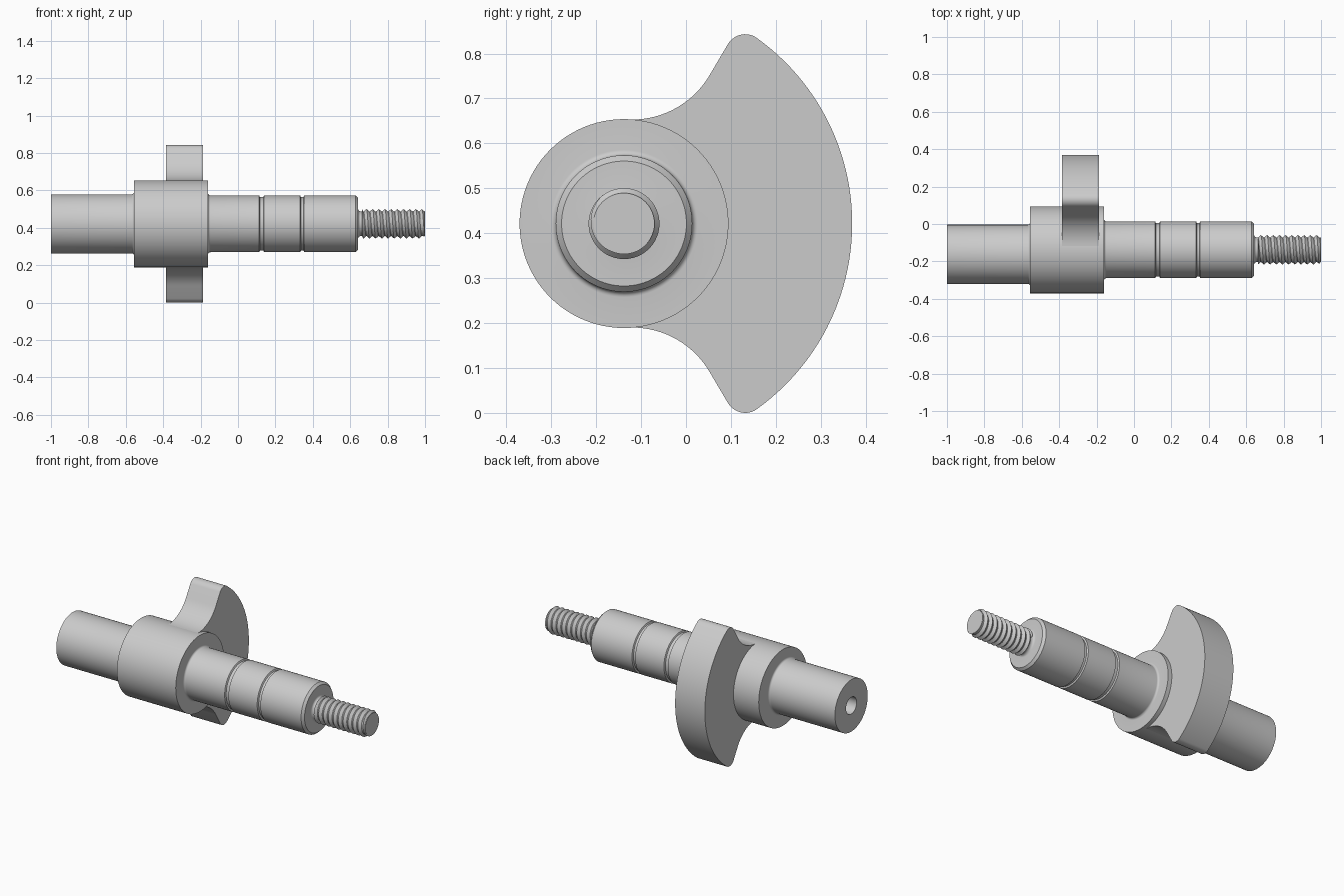
import bpy, bmesh
from math import sin, cos, pi, radians, atan2

if "Cube" in bpy.data.objects:
    bpy.data.objects.remove(bpy.data.objects["Cube"])

AXIS_Y, AXIS_Z = -0.138, 0.4215   # main shaft axis, parallel to x
SEG = 96


def finish(name, bm, angle=30):
    bmesh.ops.remove_doubles(bm, verts=bm.verts, dist=1e-5)
    bmesh.ops.dissolve_degenerate(bm, edges=bm.edges, dist=1e-5)
    bmesh.ops.recalc_face_normals(bm, faces=bm.faces)
    mesh = bpy.data.meshes.new(name)
    bm.to_mesh(mesh)
    bm.free()
    ob = bpy.data.objects.new(name, mesh)
    bpy.context.collection.objects.link(ob)
    bpy.ops.object.select_all(action='DESELECT')
    ob.select_set(True)
    bpy.context.view_layer.objects.active = ob
    bpy.ops.object.shade_smooth_by_angle(angle=radians(angle))
    return ob


def lathe(name, profile, cy=AXIS_Y):
    """Revolve (x, radius) points about an axis parallel to x."""
    bm = bmesh.new()
    verts = [bm.verts.new((x, cy, AXIS_Z + r)) for x, r in profile]
    edges = [bm.edges.new(p) for p in zip(verts, verts[1:])]
    bmesh.ops.spin(bm, geom=verts + edges, cent=(0, cy, AXIS_Z), axis=(1, 0, 0),
                   angle=2 * pi, steps=SEG, use_duplicate=False)
    return finish(name, bm)


def fillet(x, r, f, side):
    """Concave fillet from a wall at x down to a shaft of radius r (side: shaft direction)."""
    return [(x + side * f * (1 - cos(a)), r + f * (1 - sin(a)))
            for a in (i * pi / 12 for i in range(7))]


def arc(cy, cz, r, a0, a1, n):
    return [(cy + r * cos(radians(a0 + (a1 - a0) * i / n)),
             cz + r * sin(radians(a0 + (a1 - a0) * i / n))) for i in range(n + 1)]


# Main shaft: collar, grooved journal, chamfer and thread core
R, G = 0.152, 0.143
profile = [(-0.556, 0), (-0.556, 0.2325), (-0.16, 0.2325)] + fillet(-0.16, R, 0.012, 1)
for g0, g1 in ((0.113, 0.139), (0.332, 0.354)):
    profile += [(g0, R), (g0 + 0.004, G), (g1 - 0.004, G), (g1, R)]
profile += [(0.628, R), (0.642, 0.139)] + fillet(0.642, 0.066, 0.015, 1)
profile += [(1.0, 0.066), (1.0, 0)]
lathe("main_shaft", profile)

# Offset journal with a bored end
journal = [(-0.68, 0), (-0.71, 0.051), (-1.0, 0.051), (-1.0, 0.158)]
journal += fillet(-0.556, 0.158, 0.012, -1)[::-1] + [(-0.556, 0)]
lathe("offset_journal", journal, AXIS_Y - 0.024)

# Helical thread on the end of the shaft
bm = bmesh.new()
x0, x1, pitch, n = 0.662, 0.998, 0.033, 48
rows = []
for i in range(-2, int(2 * (x1 - x0) / pitch) + 3):
    row = []
    for j in range(n + 1):
        a = 2 * pi * j / n
        x = min(max(x0 + pitch * (i / 2 + j / n), x0), x1)
        r = min(0.079 if i % 2 else 0.065, 0.068 + (x1 - x))
        row.append(bm.verts.new((x, AXIS_Y + r * cos(a), AXIS_Z + r * sin(a))))
    rows.append(row)
for lo, hi in zip(rows, rows[1:]):
    for j in range(n):
        bm.faces.new((lo[j], lo[j + 1], hi[j + 1], hi[j]))
finish("screw_thread", bm)

# Counterweight: half outline in (y, z) about the axis, mirrored in z
tip = atan2(0.3765, 0.27) * 180 / pi
half = arc(0, 0, 0.508, 0, tip, 24)
half += arc(0.27, 0.3765, 0.045, tip, 150, 10)[1:]
half += arc(0.018, 0.4315, 0.2, -30, -90, 16)
outline = half + [(y, -z) for y, z in half[:0:-1]]
bm = bmesh.new()
face = bm.faces.new([bm.verts.new((-0.386, AXIS_Y + y, AXIS_Z + z)) for y, z in outline])
out = bmesh.ops.extrude_face_region(bm, geom=[face], use_keep_orig=True)
bmesh.ops.translate(bm, vec=(0.2, 0, 0),
                    verts=[v for v in out["geom"] if isinstance(v, bmesh.types.BMVert)])
finish("counterweight", bm)
